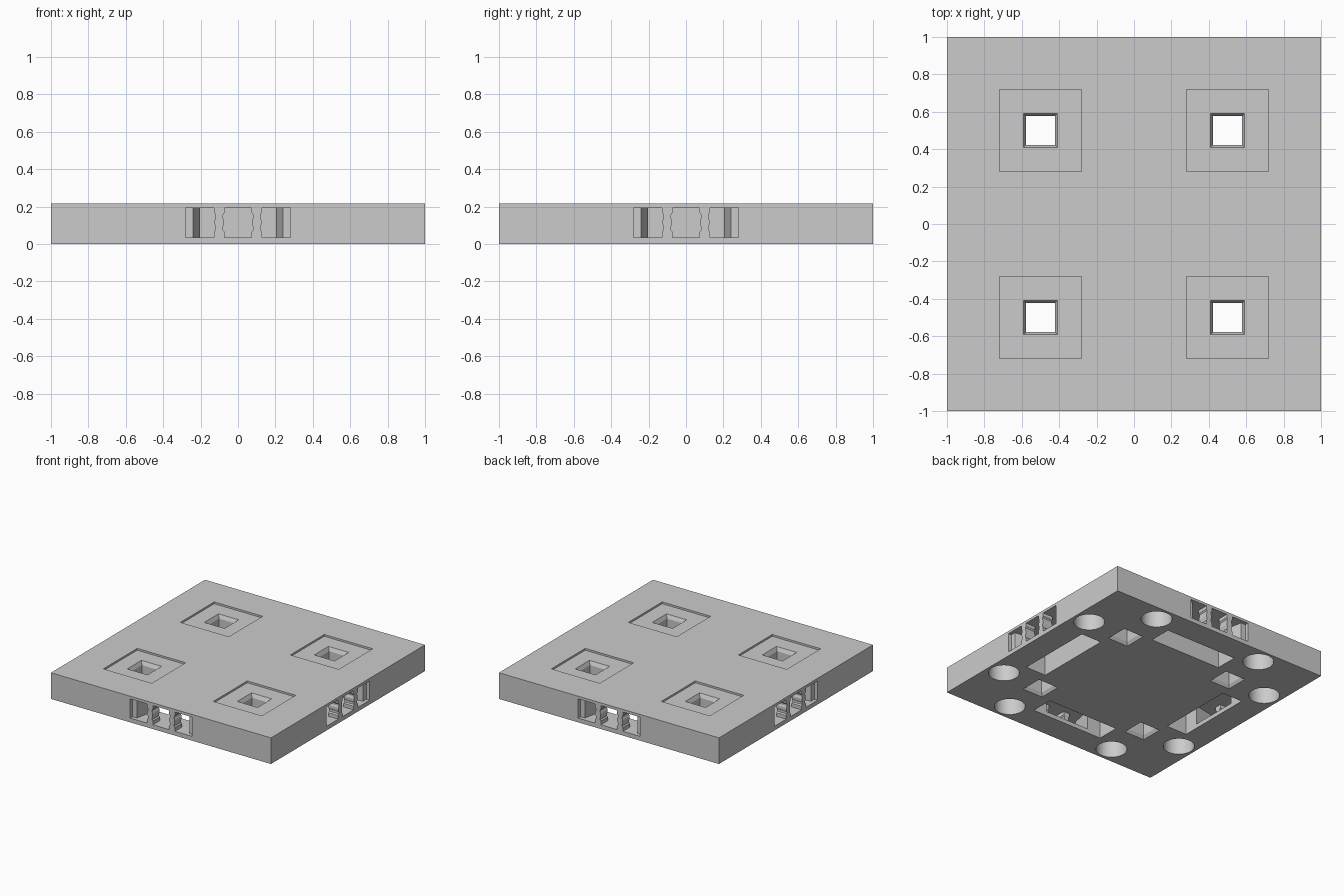
import bpy
import bmesh
import math
from mathutils import Matrix, Vector

cube = bpy.data.objects.get("Cube")
if cube:
    bpy.data.objects.remove(cube, do_unlink=True)

HEIGHT = 0.215
SLOT_LOW, SLOT_HIGH = 0.035, 0.193

stone = bpy.data.materials.new("stone_grey")
stone.use_nodes = True
grey = (0.6, 0.6, 0.6, 1)
stone.diffuse_color = grey
stone.node_tree.nodes["Principled BSDF"].inputs["Base Color"].default_value = grey


def loft(name, rings, matrix=Matrix()):
    """Closed solid through a stack of rings that have equal point counts."""
    bm = bmesh.new()
    loops = [[bm.verts.new(matrix @ Vector(p)) for p in ring] for ring in rings]
    n = len(loops[0])
    for a, b in zip(loops, loops[1:]):
        for i in range(n):
            j = (i + 1) % n
            bm.faces.new((a[i], a[j], b[j], b[i]))
    bm.faces.new(loops[0])
    bm.faces.new(loops[-1])
    bmesh.ops.recalc_face_normals(bm, faces=bm.faces)
    mesh = bpy.data.meshes.new(name)
    bm.to_mesh(mesh)
    bm.free()
    mesh.materials.append(stone)
    obj = bpy.data.objects.new(name, mesh)
    bpy.context.scene.collection.objects.link(obj)
    return obj


def rect(x0, x1, y0, y1, z):
    return [(x0, y0, z), (x1, y0, z), (x1, y1, z), (x0, y1, z)]


def square(x, y, half, z):
    return rect(x - half, x + half, y - half, y + half, z)


def circle(x, y, radius, z, sides=48):
    angles = [math.tau * i / sides for i in range(sides)]
    return [(x + radius * math.cos(a), y + radius * math.sin(a), z) for a in angles]


base = loft("tile_base", [square(0, 0, 1, 0), square(0, 0, 1, HEIGHT)])
cutters = []

# Square recesses on top, each with an hourglass hole through the tile
for x in (-0.5, 0.5):
    for y in (-0.5, 0.5):
        cutters.append(loft("recess_cutter", [square(x, y, 0.22, 0.2), square(x, y, 0.22, 0.3)]))
        profile = [(-0.02, 0.105), (0.025, 0.077), (0.17, 0.077), (0.2, 0.092), (0.21, 0.097)]
        cutters.append(loft("hole_cutter", [square(x, y, h, z) for z, h in profile]))

# Plan of one clip slot: wide mouth, small step, tapered throat
half_plan = [(0.28, -1.05), (0.28, -0.97), (0.24, -0.97), (0.20, -0.77)]
plan = half_plan + [(-x, y) for x, y in reversed(half_plan)]

# Pillar outline with two shallow notches on each side
half_pillar = [(0.027, 0.02), (0.027, 0.065), (0.019, 0.075), (0.019, 0.09), (0.025, 0.105),
               (0.025, 0.125), (0.019, 0.14), (0.019, 0.155), (0.027, 0.165), (0.027, 0.205)]
outline = half_pillar + [(-x, z) for x, z in reversed(half_pillar)]

for side, turn in (("front", 0), ("left", 1), ("back", 2), ("right", 3)):
    m = Matrix.Rotation(turn * math.pi / 2, 4, "Z")
    # Pocket underneath, joined to the slot in the edge
    cutters.append(loft("pocket_cutter", [rect(-0.325, 0.325, -0.785, -0.6, z)
                                          for z in (-0.05, SLOT_HIGH)], m))
    cutters.append(loft("slot_cutter", [[(x, y, z) for x, y in plan]
                                        for z in (SLOT_LOW, SLOT_HIGH)], m))
    for sign, end in ((-1, "a"), (1, "b")):
        # Round blind holes underneath
        cutters.append(loft("socket_cutter", [circle(sign * 0.5, -0.86, 0.117, z)
                                              for z in (-0.05, 0.17)], m))
        # Pillars dividing the slot mouth
        loft(f"{side}_pillar_{end}", [[(x + sign * 0.1, y, z) for x, z in outline]
                                      for y in (-1, -0.91)], m)

# Cut the base, keep the result and discard the cutters
for cutter in cutters:
    cutter.hide_render = True
    mod = base.modifiers.new("cut", "BOOLEAN")
    mod.operation = "DIFFERENCE"
    mod.solver = "EXACT"
    mod.object = cutter
bpy.context.view_layer.update()
evaluated = base.evaluated_get(bpy.context.evaluated_depsgraph_get())
result = bpy.data.meshes.new_from_object(evaluated)
base.modifiers.clear()
base.data = result
result.materials.clear()
result.materials.append(stone)
for cutter in cutters:
    bpy.data.objects.remove(cutter, do_unlink=True)

# Smooth the round sockets, keep all other edges crisp
bpy.ops.object.select_all(action="DESELECT")
base.select_set(True)
bpy.context.view_layer.objects.active = base
bpy.ops.object.shade_smooth_by_angle(angle=math.radians(12))
